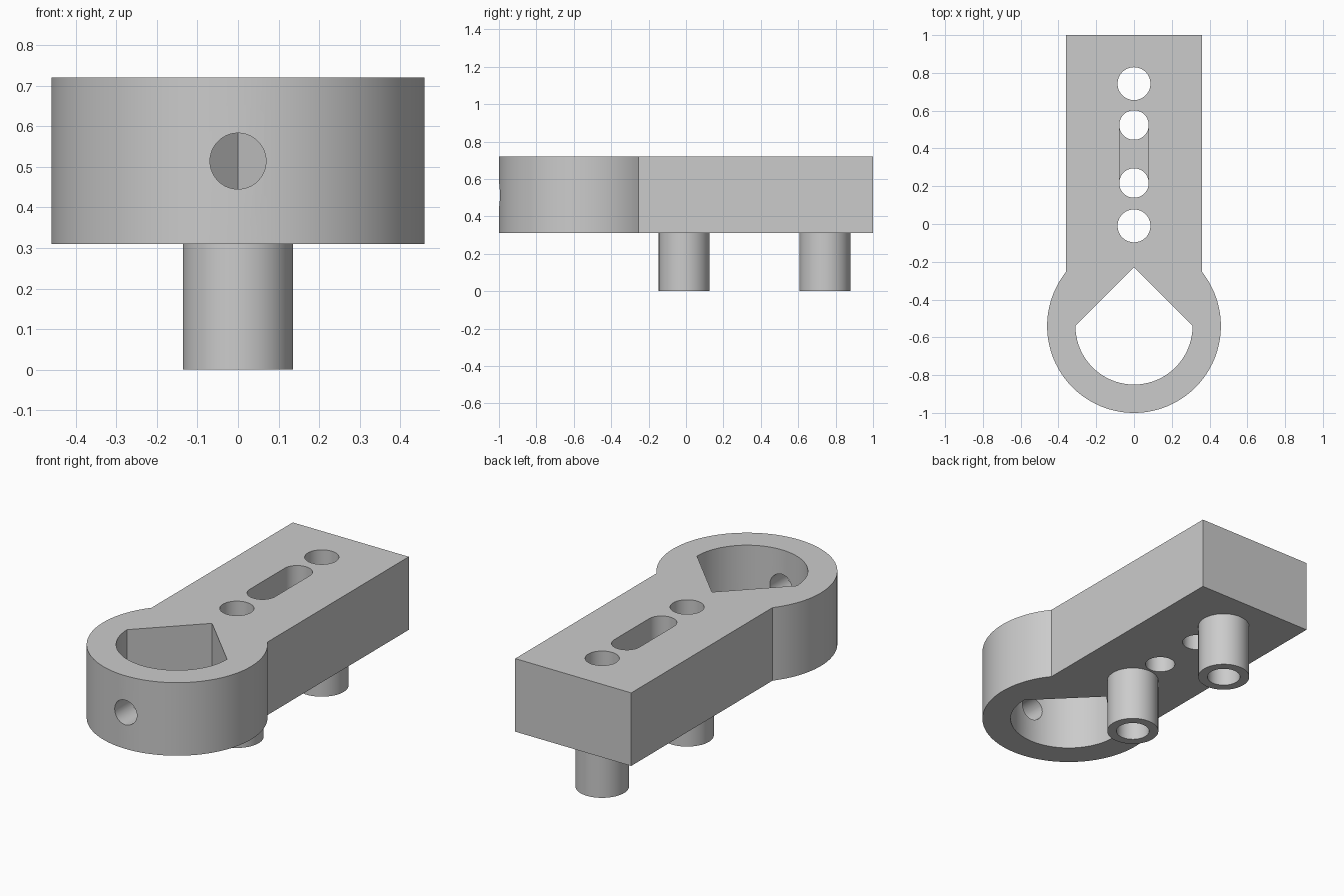
import bpy
import bmesh
from math import pi, sin, cos, acos, radians
from mathutils import Vector, Matrix

if "Cube" in bpy.data.objects:
    bpy.data.objects.remove(bpy.data.objects["Cube"])

# Main dimensions
BASE, TOP = 0.31, 0.72
RING_Y, RING_R, BORE_R = -0.54, 0.46, 0.31
ARM_HALF = 0.36
PEG_R, HOLE_R = 0.136, 0.087
PEG_YS = (-0.01, 0.743)
SLOT_YS, SLOT_R, SLOT_FLOOR = (0.217, 0.524), 0.078, 0.51

grey = bpy.data.materials.new("plain grey")
grey.use_nodes = True
grey.diffuse_color = (0.6, 0.6, 0.6, 1)
grey.node_tree.nodes["Principled BSDF"].inputs["Base Color"].default_value = (0.6, 0.6, 0.6, 1)


def arc(y, r, start, end, steps=64):
    """Points on an arc centred on the middle line."""
    angles = [start + (end - start) * i / steps for i in range(steps + 1)]
    return [(r * cos(a), y + r * sin(a)) for a in angles]


def circle(y, r):
    return arc(y, r, 0, 2 * pi)[:-1]


def add_object(name, bm):
    bmesh.ops.recalc_face_normals(bm, faces=bm.faces)
    mesh = bpy.data.meshes.new(name)
    bm.to_mesh(mesh)
    bm.free()
    mesh.materials.append(grey)
    obj = bpy.data.objects.new(name, mesh)
    bpy.context.collection.objects.link(obj)
    return obj


def prism(name, outline, low, high):
    """Extrude a closed outline upward."""
    bm = bmesh.new()
    face = bm.faces.new([bm.verts.new((x, y, low)) for x, y in outline])
    grown = bmesh.ops.extrude_face_region(bm, geom=[face])["geom"]
    verts = [g for g in grown if isinstance(g, bmesh.types.BMVert)]
    bmesh.ops.translate(bm, verts=verts, vec=(0, 0, high - low))
    return add_object(name, bm)


def select_only(obj):
    bpy.ops.object.select_all(action='DESELECT')
    obj.select_set(True)
    bpy.context.view_layer.objects.active = obj


def cut(obj, cutter):
    cutter.hide_render = True
    mod = obj.modifiers.new("cut", 'BOOLEAN')
    mod.operation = 'DIFFERENCE'
    mod.solver = 'EXACT'
    mod.object = cutter
    select_only(obj)
    bpy.ops.object.modifier_apply(modifier=mod.name)
    bpy.data.objects.remove(cutter)


def smooth(obj):
    select_only(obj)
    bpy.ops.object.shade_smooth_by_angle(angle=radians(30))


# Arm and round clamp end as one outline
meet = acos(ARM_HALF / RING_R)
outline = arc(RING_Y, RING_R, pi - meet, 2 * pi + meet, 96)
body = prism("arm_with_ring", outline + [(ARM_HALF, 1), (-ARM_HALF, 1)], BASE, TOP)

# Teardrop opening: half circle with a pointed roof
teardrop = arc(RING_Y, BORE_R, pi, 2 * pi) + [(0, RING_Y + BORE_R)]
cut(body, prism("teardrop_cutter", teardrop, BASE - 0.1, TOP + 0.1))

# Peg bores and the two small holes under the slot
for y, r in [(y, HOLE_R) for y in PEG_YS] + [(y, SLOT_R) for y in SLOT_YS]:
    cut(body, prism("hole_cutter", circle(y, r), BASE - 0.1, TOP + 0.1))

# Slot recessed from the top, joining the small holes
slot = arc(SLOT_YS[0], SLOT_R, pi, 2 * pi, 32) + arc(SLOT_YS[1], SLOT_R, 0, pi, 32)
cut(body, prism("slot_cutter", slot, SLOT_FLOOR, TOP + 0.1))

# Screw hole through the front wall of the ring
screw = prism("screw_cutter", circle(0, 0.069), 0, 0.4)
screw.data.transform(Matrix.Translation((0, -0.7, 0.514)) @ Matrix.Rotation(pi / 2, 4, 'X'))
cut(body, screw)
smooth(body)

# Hollow pegs below the arm, open where they meet it
for name, y in zip(("front_peg", "back_peg"), PEG_YS):
    bm = bmesh.new()
    profile = [(HOLE_R, BASE), (HOLE_R, 0), (PEG_R, 0), (PEG_R, BASE)]
    verts = [bm.verts.new((r, y, z)) for r, z in profile]
    edges = [bm.edges.new(pair) for pair in zip(verts, verts[1:])]
    bmesh.ops.spin(bm, geom=verts + edges, cent=Vector((0, y, 0)), axis=(0, 0, 1),
                   angle=2 * pi, steps=64, use_merge=True)
    bmesh.ops.remove_doubles(bm, verts=bm.verts, dist=0.0001)
    smooth(add_object(name, bm))
